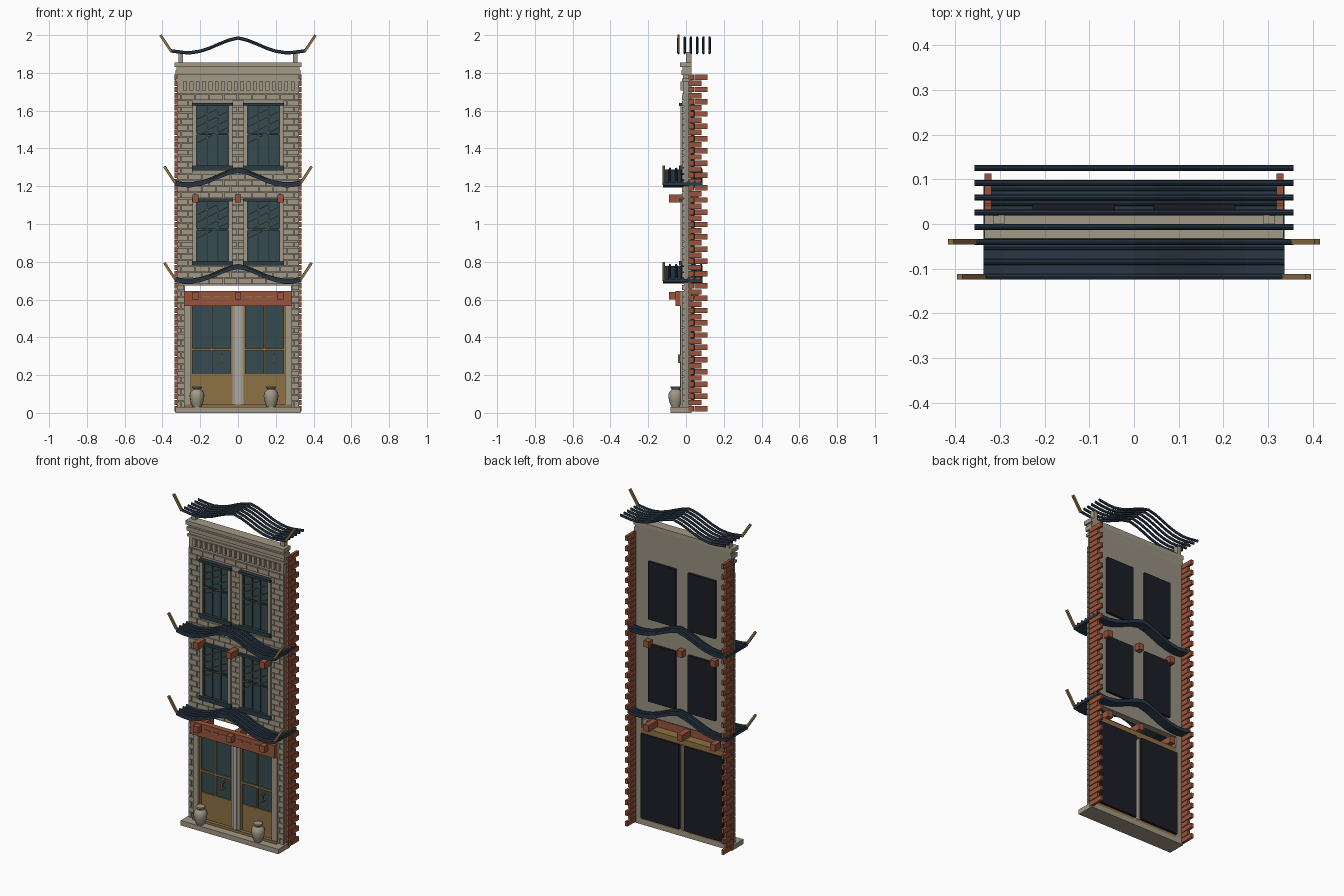
import bpy, bmesh, math
from mathutils import Matrix, Vector

cube = bpy.data.objects.get("Cube")
if cube:
    bpy.data.objects.remove(cube, do_unlink=True)


def material(name, r, g, b):
    m = bpy.data.materials.new(name)
    m.use_nodes = True
    m.diffuse_color = (r, g, b, 1)
    m.node_tree.nodes["Principled BSDF"].inputs["Base Color"].default_value = (r, g, b, 1)
    return m


STONE = material("pale stone", .36, .32, .24)
WALL = material("wall plaster", .31, .28, .22)
BRICK = material("red brick", .32, .09, .045)
NAVY = material("navy roof tile", .022, .038, .06)
GLASS = material("teal glass", .035, .07, .08)
FRAME = material("dark frame", .024, .045, .055)
GOLD = material("aged gold", .27, .165, .06)
DARK = material("dark backing", .012, .012, .02)
STEEL = material("light grey", .42, .42, .41)


def finish(name, bm, mat):
    bmesh.ops.recalc_face_normals(bm, faces=bm.faces)
    me = bpy.data.meshes.new(name)
    bm.to_mesh(me)
    bm.free()
    me.materials.append(mat)
    ob = bpy.data.objects.new(name, me)
    bpy.context.collection.objects.link(ob)
    return ob


def boxes(name, spans, mat):
    """One object of boxes, each given as x, y and z (low, high) pairs."""
    bm = bmesh.new()
    for span in spans:
        mid = Vector([(a + b) / 2 for a, b in span])
        size = Matrix.Diagonal([b - a for a, b in span] + [1])
        bmesh.ops.create_cube(bm, size=1, matrix=Matrix.Translation(mid) @ size)
    return finish(name, bm, mat)


def bars(name, lines, y, thick, depth, mat):
    """Slanting square bars between (x, z) points."""
    bm = bmesh.new()
    for (xa, za), (xb, zb) in lines:
        d = Vector((xb - xa, 0, zb - za))
        place = Matrix.Translation(((xa + xb) / 2, y, (za + zb) / 2))
        turn = Matrix.Rotation(-math.atan2(d.z, d.x), 4, 'Y')
        size = Matrix.Diagonal((d.length, depth, thick, 1))
        bmesh.ops.create_cube(bm, size=1, matrix=place @ turn @ size)
    return finish(name, bm, mat)


def sweep(name, path, sections, mat):
    """Carry each (y, z) cross-section along an (x, z) path."""
    bm = bmesh.new()
    for section in sections:
        rings = [[bm.verts.new((x, y, z + h)) for y, h in section] for x, z in path]
        n = len(section)
        for a, b in zip(rings, rings[1:]):
            for i in range(n):
                bm.faces.new((a[i], a[(i + 1) % n], b[(i + 1) % n], b[i]))
        bm.faces.new(rings[0])
        bm.faces.new(rings[-1])
    return finish(name, bm, mat)


def mirrored(lo, hi):
    return [(-hi, -lo), (lo, hi)]


# Back wall with an open door bay
DOOR_TOP, WALL_X = .675, .318
boxes("wall", [((-WALL_X, WALL_X), (-.01, .03), (DOOR_TOP, 1.83))]
      + [(x, (-.01, .03), (.03, DOOR_TOP)) for x in mirrored(.28, WALL_X)], WALL)
boxes("base_slab", [((-.332, .332), (-.082, .03), (0, .03))], STONE)

# Stone courses in running bond around the openings
stones = []
course, length, gap = .0325, .075, .004
z, row = .032, 0
while z < 1.69:
    top = min(z + course - gap, 1.69)
    if z < DOOR_TOP:
        runs = mirrored(.285, .324)
    elif any(z < hi and top > lo for lo, hi in ((.78, 1.13), (1.285, 1.635))):
        runs = mirrored(.24, .324) + [(-.03, .03)]
    else:
        runs = [(-.324, .324)]
    for lo, hi in runs:
        x = -.375 + (row % 2) * length / 2
        while x < hi:
            a, b = max(x, lo), min(x + length - gap, hi)
            if b - a > .008:
                stones.append(((a, b), (-.02, -.009), (z, top)))
            x += length
    z += course
    row += 1
boxes("stone_courses", stones, STONE)

# Brick returns on both sides with toothed back edges
bricks = []
for i in range(55):
    z = .008 + i * course
    cuts = (.012, .045, .115) if i % 2 == 0 else (.012, .085)
    for a, b in zip(cuts, cuts[1:]):
        bricks += [(x, (a, b - .002), (z, z + course - gap)) for x in mirrored(.319, .335)]
boxes("brick_returns", bricks, BRICK)

# Cornice with brackets
boxes("cornice", [((-.335, .335), (-.032, .03), (1.83, 1.855)),
                  ((-.325, .325), (-.018, .03), (1.815, 1.83)),
                  ((-.332, .332), (-.025, .03), (1.79, 1.815)),
                  ((-.322, .322), (-.015, .028), (1.77, 1.79)),
                  ((-.33, .33), (-.022, .02), (1.755, 1.77)),
                  ((-.322, .322), (-.016, .01), (1.69, 1.755))], STONE)
boxes("cornice_brackets", [((-.29 + i * .0335, -.27 + i * .0335), (-.03, -.01), (z, 1.755))
                           for i in range(18) for z in (1.708,)], STONE)
boxes("roof_posts", [(x, (0, .03), (1.855, 1.91)) for x in mirrored(.29, .315)], STONE)

# Windows
for floor, base in (("lower", .785), ("upper", 1.29)):
    top = base + .335
    for side, c in (("right", -.135), ("left", .135)):
        tag = floor + "_" + side + "_window_"
        boxes(tag + "glass", [((c - .088, c + .088), (-.015, -.009), (base, top))], GLASS)
        boxes(tag + "jambs", [((c + s * .096 - .01, c + s * .096 + .01), (-.03, -.009), (base, top))
                              for s in (-1, 1)], STONE)
        boxes(tag + "frame",
              [((c - .108, c + .108), (-.036, -.009), (top, top + .016)),
               ((c - .108, c + .108), (-.036, -.009), (base - .006, base + .02)),
               ((c - .088, c + .088), (-.023, -.012), (base + .18, base + .19))]
              + [((c + x - .004, c + x + .004), (-.02, -.012), (base, top))
                 for x in (-.084, -.028, .028, .084)], FRAME)
        bars(tag + "streaks", [((c - .08, base + h), (c + reach, base + h + (reach + .08) * .5))
                               for h, reach in ((.14, .08), (.18, .08), (.225, .08), (.265, .03))],
             -.0225, .004, .004, GOLD)
        boxes(tag + "backing", [((c - .092, c + .092), (.028, .045), (base - .01, top + .01))], DARK)

# Double doors
boxes("door_columns", [(x, (-.03, .02), (.03, .645)) for x in mirrored(.25, .285)], STONE)
boxes("centre_post", [((-.012, .012), (-.032, -.005), (.03, .57))], STEEL)
boxes("centre_post_sides", [(x, (-.025, .03), (.03, .57)) for x in mirrored(.012, .03)], STONE)
boxes("threshold", [((-.285, .285), (-.035, .03), (.03, .045))], GOLD)
boxes("door_head", [((-.28, .28), (-.02, .035), (.565, .6))], GOLD)
for side, s in (("right", -1), ("left", 1)):
    tag = side + "_door_"
    lo, hi = (.03, .25) if s > 0 else (-.25, -.03)
    mid = (lo + hi) / 2
    boxes(tag + "glass", [((lo, hi), (-.008, 0), (.2, .57))], GLASS)
    boxes(tag + "panel", [((lo, hi), (-.014, 0), (.045, .205))], GOLD)
    boxes(tag + "bars", [((lo, lo + .01), (-.018, 0), (.045, .57)),
                         ((hi - .01, hi), (-.018, 0), (.045, .57)),
                         ((mid - .004, mid + .004), (-.016, 0), (.2, .57)),
                         ((lo, hi), (-.016, 0), (.33, .342))], GOLD)
    hx = -.085 if s < 0 else .19
    boxes(tag + "handle", [((hx - .005, hx + .005), (-.042, -.032), (.265, .31)),
                           ((hx - .004, hx + .004), (-.034, -.005), (.265, .272)),
                           ((hx - .004, hx + .004), (-.034, -.005), (.303, .31))], GOLD)
    back = (.018, .278) if s > 0 else (-.278, -.018)
    boxes(tag + "backing", [(back, (.015, .045), (.045, .565))], DARK)

# Fascia board, studs and through-beams
boxes("fascia_board", [((-.285, .285), (-.055, -.02), (.565, .645))], BRICK)
boxes("fascia_studs", [((x - .018, x + .018), (-.06, -.054), (.61, .618))
                       for x in (-.17, -.11, -.055, .055, .11, .17)], GOLD)
for name, z in (("lower_beams", .6), ("upper_beams", 1.115)):
    boxes(name, [((x - .017, x + .017), (-.09, .065), (z, z + .04)) for x in (-.225, 0, .225)], BRICK)

# Swept roofs with ribs and upturned tips
half = [(0, .078), (.05, .066), (.1, .046), (.15, .024), (.2, .008), (.25, 0), (.29, .001), (1, .01)]


def roof(name, z, end, ys, slab):
    right = [(min(x, end), h + z) for x, h in half]
    path = [(-x, h) for x, h in reversed(right[1:])] + right
    ring = [(math.cos(k * math.pi / 4), math.sin(k * math.pi / 4)) for k in range(8)]
    r = .0065
    sweep(name + "_ribs", path, [[(y + r * a, r * 1.4 * b) for a, b in ring] for y in ys], NAVY)
    if slab:
        lo, hi = slab
        sweep(name + "_tiles", path, [[(lo, -.018), (hi, -.018), (hi, -.002), (lo, -.002)]], NAVY)
    bars(name + "_tips", [((s * (end - .005), z + .005), (s * (end + .053), z + .093)) for s in (-1, 1)],
         ys[0], .014, .012, GOLD)


rib_ys = [-.118 + .033 * i for i in range(7)]
roof("lower_roof", .702, .337, rib_ys, (-.123, .088))
roof("middle_roof", 1.212, .337, rib_ys, (-.123, .088))
roof("top_roof", 1.907, .357, [-.04 + .033 * i for i in range(6)], None)

# Jars beside the doors
outline = [(0, 0), (.022, 0), (.034, .03), (.039, .06), (.035, .08), (.022, .093),
           (.022, .098), (.028, .104), (.026, .11), (0, .108)]
for name, x in (("right_jar", -.217), ("left_jar", .175)):
    bm = bmesh.new()
    pts = [bm.verts.new((x + r, -.055, .03 + h)) for r, h in outline]
    edges = [bm.edges.new(pair) for pair in zip(pts, pts[1:])]
    bmesh.ops.spin(bm, geom=pts + edges, cent=(x, -.055, 0), axis=(0, 0, 1),
                   angle=math.tau, steps=16)
    bmesh.ops.remove_doubles(bm, verts=bm.verts, dist=.0005)
    jar = finish(name, bm, STONE)
    bpy.ops.object.select_all(action='DESELECT')
    jar.select_set(True)
    bpy.context.view_layer.objects.active = jar
    bpy.ops.object.shade_smooth_by_angle(angle=math.radians(40))
